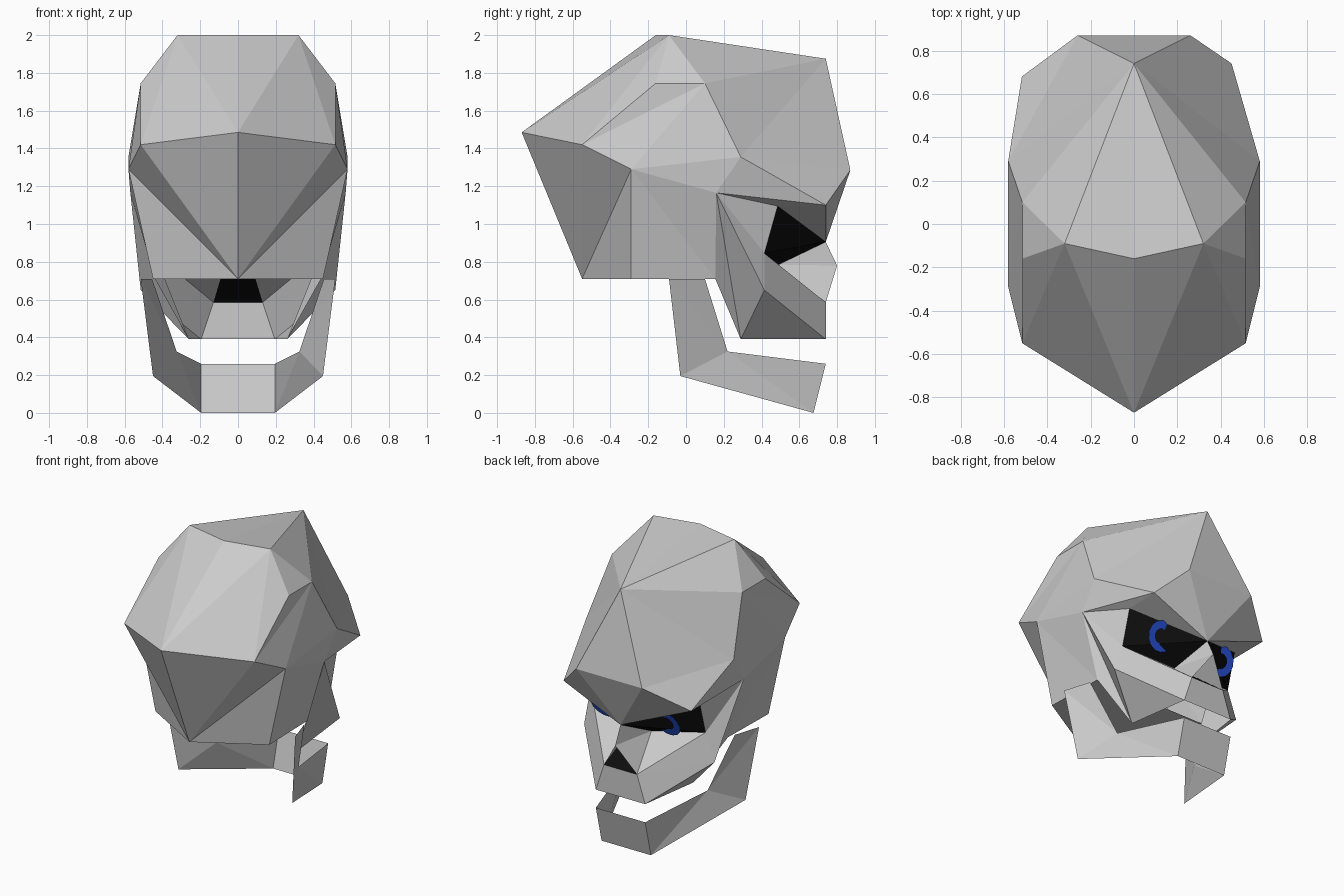
import bpy, bmesh, math
from mathutils import Vector

if "Cube" in bpy.data.objects:
    bpy.data.objects.remove(bpy.data.objects["Cube"])


def material(name, colour):
    m = bpy.data.materials.new(name)
    m.diffuse_color = (*colour, 1)
    m.use_nodes = True
    m.node_tree.nodes["Principled BSDF"].inputs["Base Color"].default_value = m.diffuse_color
    return m


def add_object(name, bm, mat=None):
    me = bpy.data.meshes.new(name)
    bm.to_mesh(me)
    bm.free()
    if mat:
        me.materials.append(mat)
    ob = bpy.data.objects.new(name, me)
    bpy.context.collection.objects.link(ob)
    return ob


def shell(name, points, fans=(), bridges=(), mat=None, left={}):
    """Fans are triangles around a hub, mirrored; bridges join a right-hand edge to its mirror."""
    bm = bmesh.new()
    verts = {}

    def corner(key, side):
        x, y, z = left.get(key, points[key]) if side < 0 else points[key]
        side = side if x else 0
        if (key, side) not in verts:
            verts[key, side] = bm.verts.new((abs(x) * side, y, z))
        return verts[key, side]

    for hub, rim in fans:
        rim = rim.split()
        for a, b in zip(rim, rim[1:]):
            for side in (1, -1):
                bm.faces.new([corner(k, side) for k in (hub, a, b)])
    for a, b in bridges:
        loop = [corner(a, 1), corner(b, 1), corner(b, -1), corner(a, -1)]
        bm.faces.new(list(dict.fromkeys(loop)))
    bmesh.ops.recalc_face_normals(bm, faces=bm.faces)
    return add_object(name, bm, mat)


black = material("socket_black", (0.004, 0.004, 0.004))
blue = material("iris_blue", (0.02, 0.08, 0.65))

# Corners of the right half of the skull
P = {
    "back": (0, -0.87, 1.485), "crown": (0, -0.16, 2.0), "fore": (0, 0.74, 1.875),
    "base": (0, -0.55, 0.71), "bridge": (0, 0.74, 0.905), "tip": (0, 0.80, 0.78),
    "top": (0.32, -0.09, 2.0), "upA": (0.515, -0.16, 1.745), "upB": (0.515, 0.10, 1.745),
    "rear": (0.515, -0.55, 1.42), "side": (0.58, -0.29, 1.29), "low": (0.45, -0.29, 0.71),
    "hinge": (0.44, 0.155, 0.71), "temple": (0.58, 0.29, 1.355), "cheek": (0.57, 0.16, 1.165),
    "brow": (0.26, 0.87, 1.285), "browend": (0.45, 0.74, 1.10),
    "eyeT": (0.445, 0.485, 1.095), "eyeB": (0.445, 0.415, 0.845), "eyeN": (0.07, 0.49, 0.785),
    "bone": (0.515, 0.415, 0.65), "jaw": (0.26, 0.29, 0.39),
    "nose": (0.13, 0.74, 0.585), "lip": (0.195, 0.74, 0.39),
}
LEFT = {"browend": (-0.517, 0.68, 1.118)}   # the left brow end sits further out

# Cranium, brow, cheeks and upper jaw
shell("skull", P, fans=[
    ("top", "back rear upA upB fore crown back"),
    ("rear", "upA upB"),
    ("side", "low hinge cheek temple upB rear"),
    ("base", "back rear side low"),
    ("temple", "upB fore brow browend cheek"),
    ("browend", "brow bridge eyeT cheek"),
    ("cheek", "eyeT eyeB bone jaw hinge"),
    ("nose", "bone eyeB eyeN tip"),
    ("lip", "nose bone jaw"),
    ("bridge", "eyeN tip"),
], bridges=[("fore", "brow"), ("brow", "bridge"), ("nose", "lip"),
            ("base", "low"), ("low", "hinge")], left=LEFT)

# Black eye sockets and the plate behind the nose opening
shell("eye_sockets", P, fans=[("eyeB", "eyeT bridge eyeN")], mat=black)
shell("nose_cavity", P, bridges=[("eyeN", "nose")], mat=black)

# Lower jaw: ramus, body and chin
J = {
    "backT": (0.515, -0.09, 0.71), "frontT": (0.455, 0.10, 0.71),
    "angle": (0.45, -0.03, 0.195), "inner": (0.325, 0.22, 0.325),
    "chinT": (0.195, 0.74, 0.26), "chinB": (0.195, 0.675, 0.0),
}
shell("lower_jaw", J, fans=[("inner", "frontT backT angle chinB chinT")],
      bridges=[("chinT", "chinB")])

# Iris rings, half sunk into the sockets
SEG = 14
up = Vector((0, 0.37, 0.93))
for label, s in (("right", 1), ("left", -1)):
    bm = bmesh.new()
    centre = Vector((0.25 * s, 0.575, 0.92))
    across = Vector((s, 0, 0))
    angles = [2 * math.pi * i / SEG for i in range(SEG)]
    inner, outer = ([bm.verts.new(centre + r * (math.cos(a) * across + math.sin(a) * up))
                     for a in angles] for r in (0.05, 0.105))
    for i in range(SEG):
        j = (i + 1) % SEG
        bm.faces.new((inner[i], inner[j], outer[j], outer[i]))
    add_object(label + "_iris", bm, blue)
